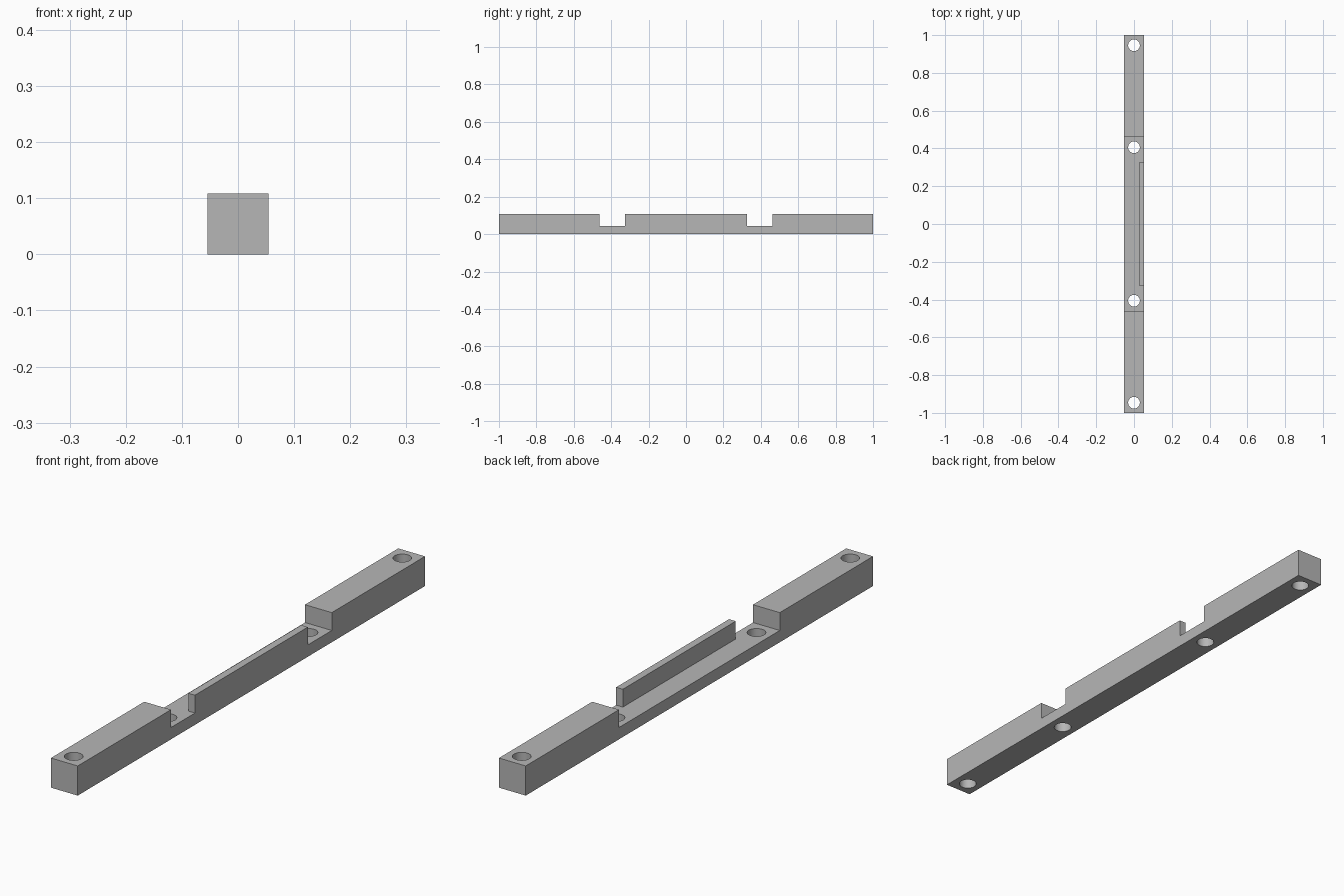
import bpy
import bmesh
from math import radians

if "Cube" in bpy.data.objects:
    bpy.data.objects.remove(bpy.data.objects["Cube"], do_unlink=True)

HALF = 0.054          # half of the square bar section
TOP = 2 * HALF
FLOOR = 0.043         # level of the recess floor
STEP = 0.463          # inner face of the end blocks
LIP_END = 0.325       # half length of the thin lip
LIP_IN = 0.027        # inner face of the lip
HOLE_R = 0.031
HOLES = (0.946, 0.406)


def new_object(name, bm):
    bmesh.ops.recalc_face_normals(bm, faces=bm.faces)
    mesh = bpy.data.meshes.new(name)
    bm.to_mesh(mesh)
    bm.free()
    obj = bpy.data.objects.new(name, mesh)
    bpy.context.collection.objects.link(obj)
    return obj


def prism(name, outline, z0, z1):
    """Extrude a plan outline upward."""
    bm = bmesh.new()
    face = bm.faces.new([bm.verts.new((x, y, z0)) for x, y in outline])
    ext = bmesh.ops.extrude_face_region(bm, geom=[face])
    verts = [g for g in ext["geom"] if isinstance(g, bmesh.types.BMVert)]
    bmesh.ops.translate(bm, verts=verts, vec=(0, 0, z1 - z0))
    return new_object(name, bm)


def cut(target, cutter):
    cutter.hide_render = True
    bpy.context.view_layer.objects.active = target
    mod = target.modifiers.new("cut", "BOOLEAN")
    mod.operation = "DIFFERENCE"
    mod.solver = "EXACT"
    mod.object = cutter
    bpy.ops.object.modifier_apply(modifier=mod.name)
    bpy.data.objects.remove(cutter, do_unlink=True)


# Square bar
bar = prism("mounting_bar", [(-HALF, -1), (HALF, -1), (HALF, 1), (-HALF, 1)], 0, TOP)

# Recess that leaves two end blocks and a thin lip along the left edge
out = 2 * HALF
cut(bar, prism("recess_cutter", [
    (-out, -STEP), (out, -STEP), (out, -LIP_END), (LIP_IN, -LIP_END),
    (LIP_IN, LIP_END), (out, LIP_END), (out, STEP), (-out, STEP)], FLOOR, 2 * TOP))

# Four vertical screw holes
for y in HOLES:
    for side in (-1, 1):
        bm = bmesh.new()
        bmesh.ops.create_cone(bm, cap_ends=True, segments=40,
                              radius1=HOLE_R, radius2=HOLE_R, depth=4 * TOP)
        bmesh.ops.translate(bm, verts=bm.verts, vec=(0, side * y, 0))
        cut(bar, new_object("hole_cutter", bm))

# Plain grey finish
grey = bpy.data.materials.new("plain_grey")
grey.use_nodes = True
colour = (0.47, 0.47, 0.47, 1)
grey.diffuse_color = colour
grey.node_tree.nodes["Principled BSDF"].inputs["Base Color"].default_value = colour
bar.data.materials.clear()
bar.data.materials.append(grey)
for poly in bar.data.polygons:
    poly.material_index = 0

# Smooth hole walls, sharp edges elsewhere
bpy.ops.object.select_all(action="DESELECT")
bar.select_set(True)
bpy.context.view_layer.objects.active = bar
bpy.ops.object.shade_smooth_by_angle(angle=radians(30))
